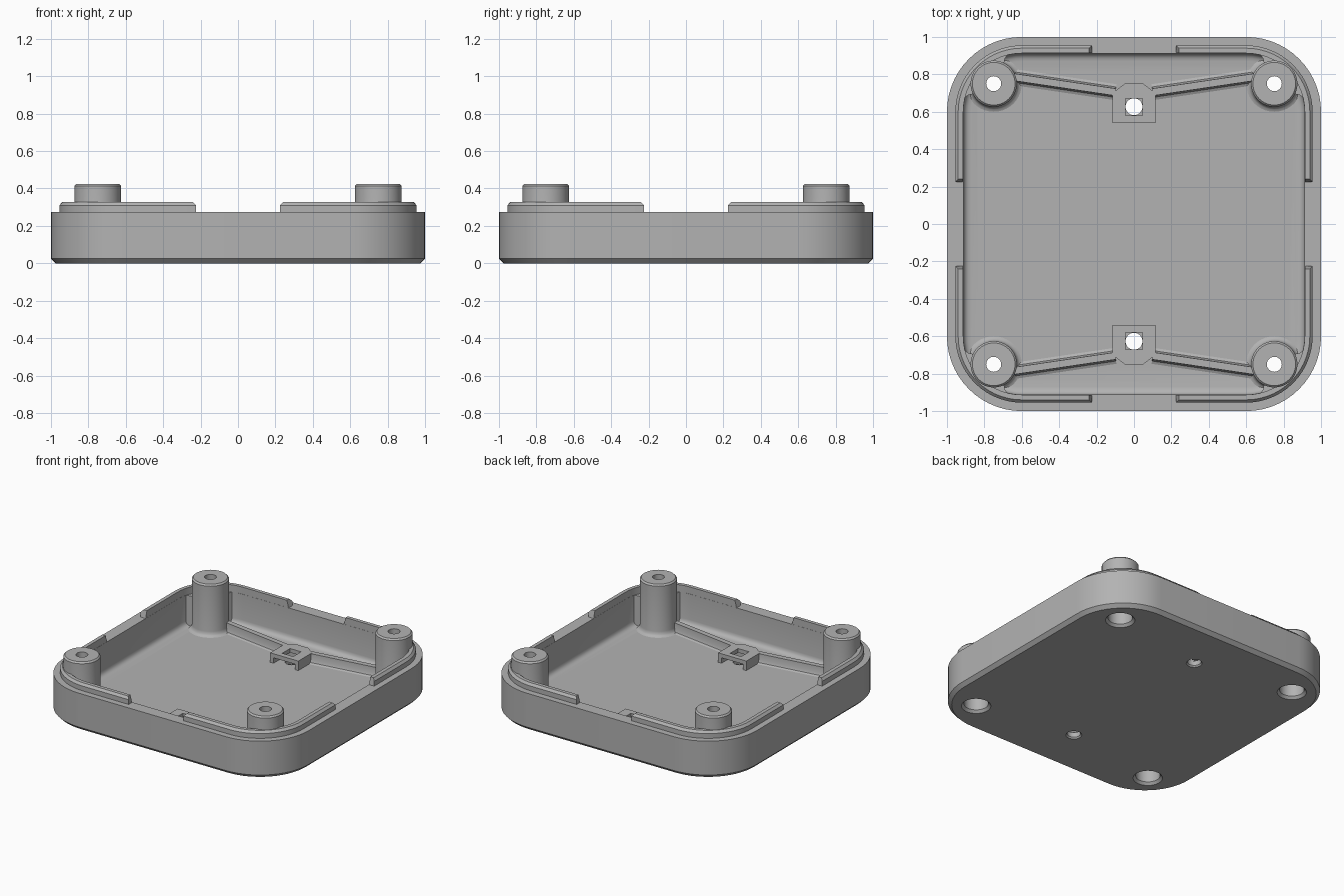
import bpy, bmesh
from math import cos, sin, pi, radians
from mathutils import Vector

if "Cube" in bpy.data.objects:
    bpy.data.objects.remove(bpy.data.objects["Cube"])

grey = bpy.data.materials.new("mid grey plastic")
grey.use_nodes = True
grey.diffuse_color = (0.45, 0.45, 0.45, 1)
grey.node_tree.nodes["Principled BSDF"].inputs["Base Color"].default_value = grey.diffuse_color

FLOOR, RIM, RADIUS, POST = 0.045, 0.275, 0.4, 0.75


def loft(name, rings, wrap=False):
    """Skin a list of equal closed rings; wrap joins the last ring to the first."""
    bm = bmesh.new()
    loops = [[bm.verts.new(p) for p in ring] for ring in rings]
    n = len(loops[0])
    pairs = list(zip(loops, loops[1:]))
    if wrap:
        pairs.append((loops[-1], loops[0]))
    else:
        bm.faces.new(loops[0])
        bm.faces.new(loops[-1])
    for a, b in pairs:
        for i in range(n):
            j = (i + 1) % n
            bm.faces.new((a[i], a[j], b[j], b[i]))
    bmesh.ops.recalc_face_normals(bm, faces=bm.faces)
    mesh = bpy.data.meshes.new(name)
    bm.to_mesh(mesh)
    bm.free()
    mesh.materials.append(grey)
    ob = bpy.data.objects.new(name, mesh)
    bpy.context.collection.objects.link(ob)
    return ob


def prism(name, outline, z0, z1):
    return loft(name, [[(x, y, z) for x, y in outline] for z in (z0, z1)])


def rect(x, y0, y1):
    return [(-x, y0), (x, y0), (x, y1), (-x, y1)]


def lathe(name, profile, cx, cy, n=40):
    ring = [2 * pi * i / n for i in range(n)]
    return loft(name, [[(cx + r * cos(a), cy + r * sin(a), z) for a in ring]
                       for r, z in profile])


def arc(inset, start=0, end=90, n=14):
    """Corner arc in the +x +y quarter, concentric with the outer corner."""
    c, r = 1 - RADIUS, RADIUS - inset
    angles = [radians(start + (end - start) * i / n) for i in range(n + 1)]
    return [(c + r * cos(a), c + r * sin(a)) for a in angles]


def rounded_square(inset, z):
    pts, quarter = [], arc(inset)
    for _ in range(4):
        pts += quarter
        quarter = [(-y, x) for x, y in quarter]
    return [(x, y, z) for x, y in pts]


def mirror(ob, x=True):
    m = ob.modifiers.new("mirror", 'MIRROR')
    m.use_axis = (x, True, False)
    m.use_mirror_merge = False
    return ob


def cut(ob, *cutters):
    for c in cutters:
        m = ob.modifiers.new("cut", 'BOOLEAN')
        m.operation, m.solver, m.object = 'DIFFERENCE', 'EXACT', c
    return ob


# Cutters: screw bores, floor holes, clip windows and clip tunnels
bore = mirror(lathe("bore_cutter", [(0.108, -0.01), (0.082, 0.018), (0.082, 0.33),
                                    (0.04, 0.33), (0.04, 0.5)], POST, POST))
pin_hole = mirror(lathe("pin_hole_cutter", [(0.062, -0.01), (0.045, 0.01), (0.045, 0.07)],
                        0, 0.627), x=False)
window = mirror(prism("window_cutter", rect(0.045, 0.58, 0.672), 0, 0.2), x=False)
tunnel = mirror(prism("tunnel_cutter", rect(0.088, 0.5, 0.68), 0, 0.085), x=False)
cutters = [bore, pin_hole, window, tunnel]

# Tray shell: chamfered base, upright wall, filleted floor
shell = [(0.025, 0), (0, 0.025), (0, RIM), (0.088, RIM), (0.088, 0.085),
         (0.091, 0.068), (0.1, 0.055), (0.113, 0.048), (0.13, FLOOR)]
tray = cut(loft("tray_shell", [rounded_square(i, z) for i, z in shell]), bore, pin_hole)

# Raised lip around each corner, with bevelled top and ends
lip_rings = []
for inset, z, end in [(0.045, 0.27, 0.225), (0.045, 0.31, 0.225), (0.06, 0.327, 0.24),
                      (0.087, 0.327, 0.24), (0.087, 0.27, 0.225)]:
    path = [(1 - inset, end)] + arc(inset) + [(end, 1 - inset)]
    lip_rings.append([(x, y, z) for x, y in path])
lip = mirror(loft("corner_lips", list(zip(*lip_rings))))

# Screw posts with filleted feet
posts = cut(mirror(lathe("screw_posts", [(0.153, 0.044), (0.138, 0.049), (0.128, 0.06),
                                         (0.124, 0.08), (0.124, 0.414), (0.114, 0.425)],
                         POST, POST)), bore)

# Webs that tie each post to the corner wall
web_outline = arc(0.08, 13, 77) + [(0.69, 0.885), (0.695, 0.86), (0.695, 0.695),
                                   (0.86, 0.695), (0.885, 0.69)]
webs = cut(mirror(prism("post_webs", web_outline, 0.04, RIM - 0.002)), bore)

# Ribs from the posts to the clips, flared at the floor
start, finish = Vector((0.1, 0.705)), Vector((0.66, 0.788))
side = (finish - start).orthogonal().normalized()
half = [(0.045, 0.044), (0.028, 0.052), (0.021, 0.07), (0.019, 0.113)]
section = half + [(-w, z) for w, z in reversed(half)]
ribs = mirror(loft("floor_ribs", [[(*(p + side * w), z) for w, z in section]
                                  for p in (start, finish)]))

# Bridge clips over the floor holes
clip_outline = rect(0.115, 0.54, 0.70)[:3] + [(0.05, 0.75), (-0.05, 0.75), (-0.115, 0.70)]
clips = cut(mirror(prism("bridge_clips", clip_outline, 0.04, 0.115), x=False), window, tunnel)

# Bake the modifiers, drop the cutters, smooth the round surfaces
parts = [tray, lip, posts, webs, ribs, clips]
bpy.context.view_layer.update()
graph = bpy.context.evaluated_depsgraph_get()
baked = [bpy.data.meshes.new_from_object(ob.evaluated_get(graph)) for ob in parts]
for ob, mesh in zip(parts, baked):
    ob.modifiers.clear()
    ob.data = mesh
for c in cutters:
    bpy.data.objects.remove(c)
bpy.ops.object.select_all(action='DESELECT')
for ob in parts:
    ob.select_set(True)
bpy.context.view_layer.objects.active = tray
bpy.ops.object.shade_smooth_by_angle(angle=radians(32))
